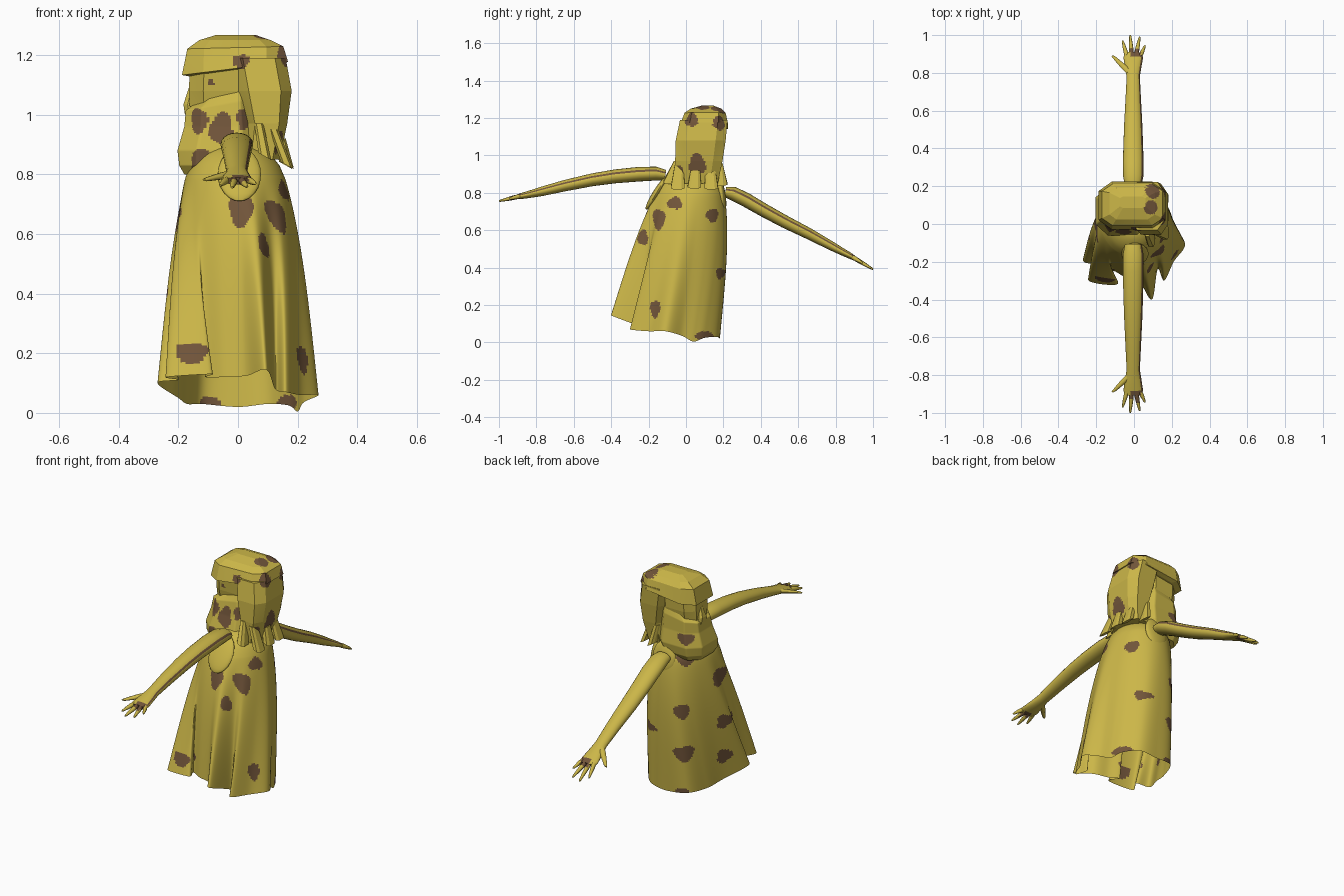
import bpy, bmesh, math
from mathutils import Vector

if "Cube" in bpy.data.objects:
    bpy.data.objects.remove(bpy.data.objects["Cube"])


def material(name, rgb):
    m = bpy.data.materials.new(name)
    m.diffuse_color = (*rgb, 1)
    m.use_nodes = True
    m.node_tree.nodes["Principled BSDF"].inputs["Base Color"].default_value = m.diffuse_color
    return m


MATS = [material("mustard", (0.60, 0.47, 0.065)), material("brown", (0.165, 0.09, 0.042))]
# Horizontal directions from which flat patches are projected
SIDES = {"F": (0, -1), "R": (1, 0), "B": (-.57, .82)}


def finish(name, bm, spots=(), patches=(), smooth=False, cuts=0):
    """Make an object; spots are 3D centres, patches are projected from a side."""
    bmesh.ops.recalc_face_normals(bm, faces=bm.faces)
    if cuts:
        bmesh.ops.subdivide_edges(bm, edges=bm.edges[:], cuts=cuts, use_grid_fill=True)
    bm.normal_update()
    for f in bm.faces:
        c, n = f.calc_center_median(), f.normal
        for x, y, z, rh, rz in spots:
            d = ((c.x - x) ** 2 + (c.y - y) ** 2) / rh ** 2 + ((c.z - z) / rz) ** 2
            a = math.atan2(c.z - z, c.x - x + c.y - y)
            if d < 1 + 0.2 * math.sin(3 * a + 20 * x):
                f.material_index = 1
        for side, u, z, ru, rz in patches:
            dx, dy = SIDES[side]
            if n.x * dx + n.y * dy < .1:
                continue
            p, q = (-dy * c.x + dx * c.y - u) / ru, (c.z - z) / rz
            if p * p + q * q < 1 + .22 * math.sin(3 * math.atan2(q, p) + 40 * u):
                f.material_index = 1
    me = bpy.data.meshes.new(name)
    bm.to_mesh(me)
    bm.free()
    for m in MATS:
        me.materials.append(m)
    ob = bpy.data.objects.new(name, me)
    bpy.context.collection.objects.link(ob)
    if smooth:
        bpy.context.view_layer.objects.active = ob
        ob.select_set(True)
        bpy.ops.object.shade_smooth_by_angle(angle=math.radians(50))
        ob.select_set(False)
    return ob


def loft(bm, rings, cap_start=True, cap_end=True, stripe=None):
    vs = [[bm.verts.new(p) for p in r] for r in rings]
    n = len(vs[0])
    for a, b in zip(vs, vs[1:]):
        for i in range(n):
            f = bm.faces.new((a[i], a[(i + 1) % n], b[(i + 1) % n], b[i]))
            if i == stripe:
                f.material_index = 1
    if cap_start:
        bm.faces.new(vs[0][::-1])
    if cap_end:
        bm.faces.new(vs[-1])


def octagon(z, x0, x1, y0, y1, tilt=0.0, k=.55):
    """Chamfered rectangle ring; tilt raises the back end, k sets the chamfer."""
    cx, cy, rx, ry = (x0 + x1) / 2, (y0 + y1) / 2, (x1 - x0) / 2, (y1 - y0) / 2
    pts = [(1, -k), (1, k), (k, 1), (-k, 1), (-1, k), (-1, -k), (-k, -1), (k, -1)]
    return [(cx + rx * u, cy + ry * v, z + tilt * u) for u, v in pts]


# Robe: shoulder ring blended into a folded, wind-blown hem
HEM = [(.27, -.11, .06), (.21, -.20, .06), (.16, -.30, .07), (.125, -.24, .08), (.095, -.40, .145),
       (.03, -.31, .125), (-.05, -.28, .12), (-.11, -.25, .12), (-.09, -.32, .13),
       (-.24, -.30, .12), (-.20, -.22, .11), (-.27, -.19, .10), (-.20, -.05, .05),
       (-.17, .05, .03), (-.12, .16, .03), (0, .18, .02), (.10, .17, .03), (.17, .10, .025),
       (.20, .04, .005), (.22, -.02, .035)]


def hem_point(s):
    """Closed smooth curve through the hem points."""
    i, t = int(s), s % 1
    a, b, c, d = (Vector(HEM[(i + k) % len(HEM)]) for k in (-1, 0, 1, 2))
    p = 0.5 * (2 * b + (c - a) * t + (2 * a - 5 * b + 4 * c - d) * t * t
               + (3 * b - a - 3 * c + d) * t ** 3)
    p.z = max(p.z, 0)
    return p


N, ROWS = 220, 90
hem = [hem_point(i * len(HEM) / N) for i in range(N)]
# Hem with the folds averaged out, so folds can deepen towards the floor
calm = [sum((hem[(i + k) % N] for k in range(-14, 15)), Vector()) / 29 for i in range(N)]
rings = []
for z, k in ((.895, .4), (.885, .55), (.87, .7), (.85, .82), (.83, .92)):
    rings.append([(-.01 + .162 * k * math.cos(-math.tau * i / N),
                   .02 + .182 * k * math.sin(-math.tau * i / N), z) for i in range(N)])
for r in range(ROWS + 1):
    t = r / ROWS
    ring = []
    for i in range(N):
        a = -math.tau * i / N
        top = Vector((-.01 + .162 * math.cos(a), .02 + .182 * math.sin(a), .80))
        p = top.lerp(calm[i], t) + (hem[i] - calm[i]) * t ** 1.2
        bulge = .026 * math.sin(math.pi * t ** .7)
        p += Vector((math.cos(a) * bulge * .8, math.sin(a) * bulge, 0))
        ring.append(p)
    rings.append(ring)
patches = [("F", .01, .68, .04, .055), ("F", -.155, .20, .055, .035),
           ("R", -.06, .745, .04, .033), ("R", -.145, .66, .033, .055), ("R", -.23, .56, .028, .04),
           ("R", .14, .68, .033, .036), ("R", .185, .37, .026, .028), ("R", -.165, .18, .027, .046),
           ("R", .10, .035, .05, .025), ("B", 0, .80, .05, .036), ("B", .175, .655, .036, .045),
           ("B", -.02, .505, .042, .042), ("B", .20, .40, .04, .04), ("B", -.01, .26, .055, .045),
           ("B", .20, .19, .04, .04), ("B", -.02, .03, .035, .025)]
bm = bmesh.new()
loft(bm, rings, cap_end=False)
finish("robe", bm, patches=patches, smooth=True)

# Flat rounded arm openings lying on the robe
for name, y, z, slope, r in (("front_armhole", -.158, .80, .6, (.072, .022, .09)),
                             ("back_armhole", .19, .79, -.15, (.072, .022, .09))):
    bm = bmesh.new()
    bmesh.ops.create_uvsphere(bm, u_segments=24, v_segments=12, radius=1)
    for v in bm.verts:
        v.co = Vector((v.co.x * r[0] + .005, v.co.y * r[1] + y + slope * v.co.z * r[2],
                       v.co.z * r[2] + z))
    finish(name, bm, smooth=True)

# Arms with hands: path of (y, z, half width, half thickness)
FRONT_ARM = [(-.11, .895, .045, .028), (-.16, .903, .054, .037), (-.25, .900, .055, .039),
             (-.38, .888, .052, .037), (-.50, .870, .048, .034), (-.65, .838, .041, .030),
             (-.77, .808, .035, .025), (-.82, .796, .043, .021), (-.88, .783, .052, .016),
             (-.905, .778, .046, .012)]
BACK_ARM = [(.21, .805, .045, .028), (.25, .797, .053, .037), (.32, .763, .055, .038),
            (.42, .705, .052, .036), (.53, .645, .048, .034), (.66, .580, .041, .030),
            (.78, .515, .035, .024), (.83, .488, .043, .020), (.88, .462, .052, .016),
            (.905, .448, .046, .012)]
# Fingers: base x, base y, tip x, tip y (distance outward), base radius
FINGERS = [(-.038, .89, -.06, .97, .012), (-.013, .90, -.02, 1.0, .012), (.012, .90, .03, .99, .012),
           (.034, .89, .058, .945, .012), (-.02, .80, -.112, .89, .022)]


def tube(bm, path, sides, stripe=None):
    """Elliptical tube along points (x, y, z, half width, half thickness)."""
    rings = []
    for i, (x, y, z, rw, rt) in enumerate(path):
        p, q = path[max(i - 1, 0)], path[min(i + 1, len(path) - 1)]
        d = Vector((0, q[1] - p[1], q[2] - p[2])).normalized()
        up = Vector((0, -d.z, d.y)) * (1 if d.y > 0 else -1)
        rings.append([Vector((x, y, z)) + Vector((rw * math.cos(a), 0, 0)) + up * rt * math.sin(a)
                      for a in (math.tau * k / sides for k in range(sides))])
    loft(bm, rings, stripe=stripe)


for name, path, side, slope in (("front_arm", FRONT_ARM, -1, .23), ("back_arm", BACK_ARM, 1, .60)):
    bm = bmesh.new()
    tube(bm, [(-.004, *p) for p in path], 20, stripe=1)
    ez = path[-1][1]
    for bx, by, tx, ty, w in FINGERS:
        pts = []
        for k, s in ((0, 1), (.25, 1), (.5, .85), (.75, .65), (.92, .5), (1, .3)):
            y = by + (ty - by) * k
            pts.append((bx + (tx - bx) * k, side * y, ez - slope * (y - .905), w * s,
                        min(w, .013) * s))
        tube(bm, pts, 8)
    finish(name, bm, [(.005, side * .91, ez, .03, .04)], smooth=True)

head_spots = [(.15, .03, 1.19, .035, .04), (.15, .175, 1.17, .035, .04), (.16, .06, .95, .045, .06),
              (.085, .085, 1.255, .038, .03), (.09, .165, 1.235, .042, .03),
              (.01, -.03, 1.18, .03, .025), (.15, -.04, .90, .03, .045)]
# Arched cap with a brim overhanging the face
bm = bmesh.new()
loft(bm, [octagon(1.15, -.16, .15, 0, .20, .022, .6), octagon(1.155, -.188, .168, -.03, .225, .022, .6),
          octagon(1.225, -.170, .152, -.008, .212, .004, .65), octagon(1.25, -.13, .11, .025, .19, 0, .7),
          octagon(1.267, -.075, .06, .085, .145, 0, .75)])
finish("cap", bm, head_spots, cuts=14)

# Hair falling behind the head
bm = bmesh.new()
loft(bm, [octagon(.85, .02, .14, -.05, .17, 0, .6), octagon(.97, .03, .165, -.058, .195, 0, .6),
          octagon(1.08, .0, .180, -.055, .212, 0, .6), octagon(1.19, -.02, .160, -.032, .222, 0, .6)])
finish("hair", bm, head_spots, cuts=14)

# Flared hair ends
ENDS = [((.12, -.035, .95), (.165, -.045, .83)), ((.145, .05, .92), (.165, .045, .835)),
        ((.125, .13, .94), (.16, .135, .83)), ((.07, -.04, .97), (.09, -.085, .86)),
        ((.06, .17, .96), (.08, .185, .85))]
bm = bmesh.new()
for a, b in ENDS:
    loft(bm, [octagon(p[2], p[0] - w * .6, p[0] + w * .6, p[1] - w, p[1] + w, tl)
              for p, w, tl in ((a, .025, 0), (b, .036, -.012))])
finish("hair_ends", bm)

# Face and nose
bm = bmesh.new()
loft(bm, [octagon(1.0, -.16, .05, .01, .17), octagon(1.08, -.165, .05, -.005, .185),
          octagon(1.18, -.160, .05, -.012, .19)])
finish("face", bm, [(-.09, 0, 1.11, .012, .014)], cuts=14)
bm = bmesh.new()
loft(bm, [octagon(1.00, -.178, -.12, .05, .135), octagon(1.035, -.183, -.12, .06, .125),
          octagon(1.09, -.165, -.12, .08, .105)])
finish("nose", bm)

# Broad beard spreading over the chest
beard_patches = [("F", -.13, .98, .028, .042), ("F", -.055, .95, .04, .055), ("F", .02, .985, .025, .035),
                 ("F", -.115, .84, .045, .045), ("B", 0, .93, .045, .03)]
bm = bmesh.new()
loft(bm, [octagon(.80, -.18, .03, -.04, .17), octagon(.83, -.197, .06, -.06, .19),
          octagon(.88, -.203, .08, -.06, .20), octagon(.96, -.18, .07, -.035, .19),
          octagon(1.035, -.175, .06, -.02, .19, .02), octagon(1.07, -.14, .05, .0, .18, .03)])
finish("beard", bm, patches=beard_patches, cuts=14, smooth=True)
